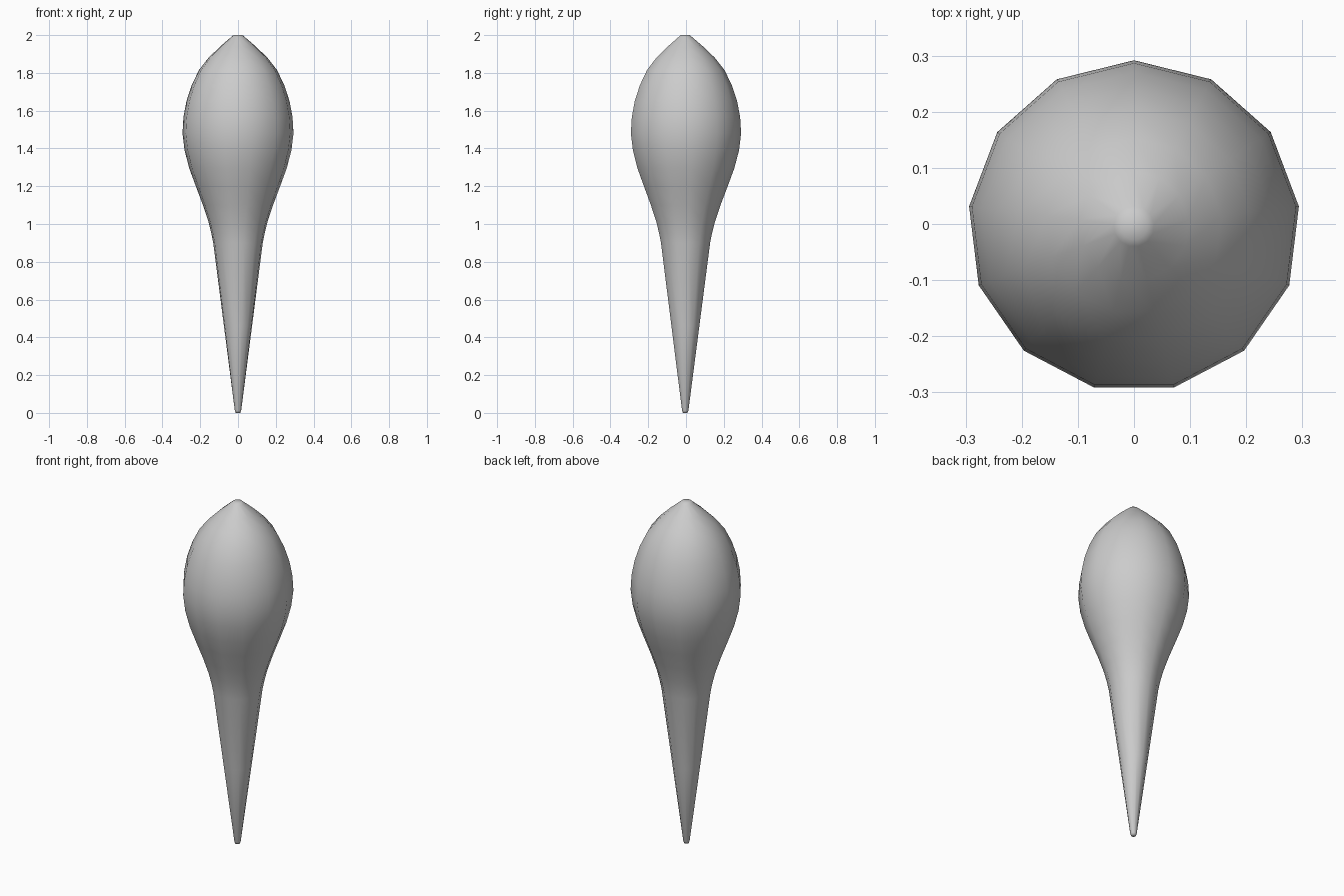
import bpy, bmesh, math

if "Cube" in bpy.data.objects:
    bpy.data.objects.remove(bpy.data.objects["Cube"])

SIDES = 13
# (radius, height) outline of the teardrop body, bottom to top
PROFILE = [(0.012, 0.0), (0.017, 0.012), (0.075, 0.46), (0.132, 0.9), (0.142, 0.95),
           (0.157, 1.01), (0.187, 1.1), (0.225, 1.2), (0.26, 1.295), (0.285, 1.39),
           (0.296, 1.48), (0.291, 1.565), (0.275, 1.65), (0.247, 1.735), (0.208, 1.815),
           (0.157, 1.88), (0.098, 1.937), (0.036, 1.99), (0.024, 2.0)]

# Lathe the outline around the z axis, one vertex pointing to the back
bm = bmesh.new()
rings = []
for r, z in PROFILE:
    rings.append([bm.verts.new((r * math.sin(2 * math.pi * i / SIDES),
                                r * math.cos(2 * math.pi * i / SIDES) - 0.0043 , z))
                  for i in range(SIDES)])
for low, high in zip(rings, rings[1:]):
    for i in range(SIDES):
        j = (i + 1) % SIDES
        bm.faces.new((low[i], low[j], high[j], high[i]))

# End caps
bm.faces.new(rings[0])
bm.faces.new(rings[-1])
bmesh.ops.recalc_face_normals(bm, faces=bm.faces)
for f in bm.faces:
    f.smooth = True

mesh = bpy.data.meshes.new("teardrop_body")
bm.to_mesh(mesh)
bm.free()
body = bpy.data.objects.new("teardrop_body", mesh)
bpy.context.collection.objects.link(body)
